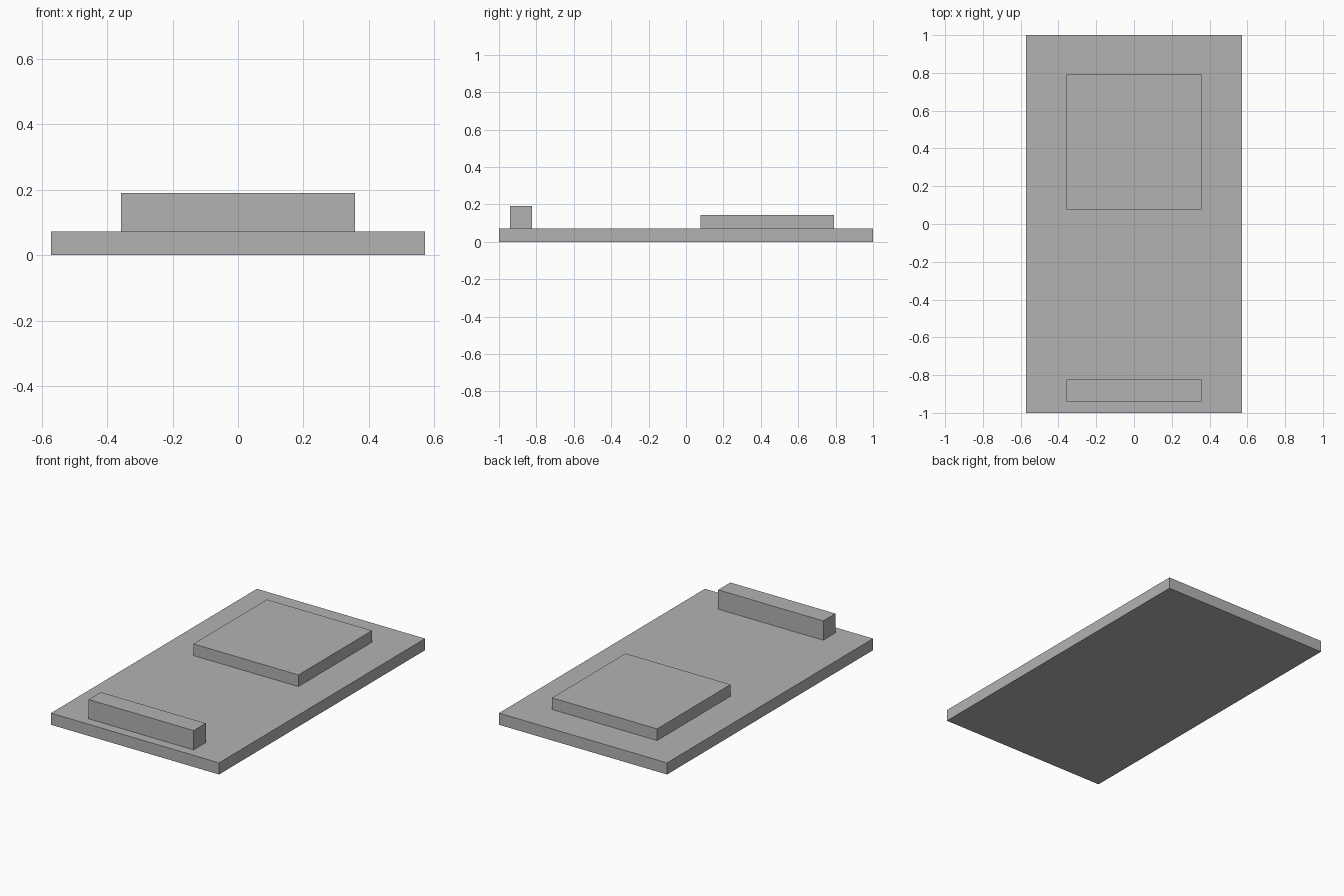
import bpy

cube = bpy.data.objects.get("Cube")
if cube:
    bpy.data.objects.remove(cube, do_unlink=True)

# Single plain grey finish
grey = bpy.data.materials.new("plain_grey")
grey.use_nodes = True
colour = (0.45, 0.45, 0.45, 1)
grey.diffuse_color = colour
grey.node_tree.nodes["Principled BSDF"].inputs["Base Color"].default_value = colour


def block(name, width, y_range, z_range):
    """Box centred on x = 0, spanning the given y and z ranges."""
    (y0, y1), (z0, z1) = y_range, z_range
    bpy.ops.mesh.primitive_cube_add(size=1, location=(0, (y0 + y1) / 2, (z0 + z1) / 2))
    obj = bpy.context.object
    obj.name = obj.data.name = name
    obj.scale = (width, y1 - y0, z1 - z0)
    bpy.ops.object.transform_apply(location=False, rotation=False, scale=True)
    obj.data.materials.append(grey)
    return obj


base_top = 0.0714

# Flat base slab
block("base_slab", 1.143, (-1, 1), (0, base_top))
# Low square pad towards the back
block("square_pad", 0.714, (0.077, 0.791), (base_top, 0.143))
# Narrow raised bar along the front
block("front_bar", 0.714, (-0.941, -0.823), (base_top, 0.19))
